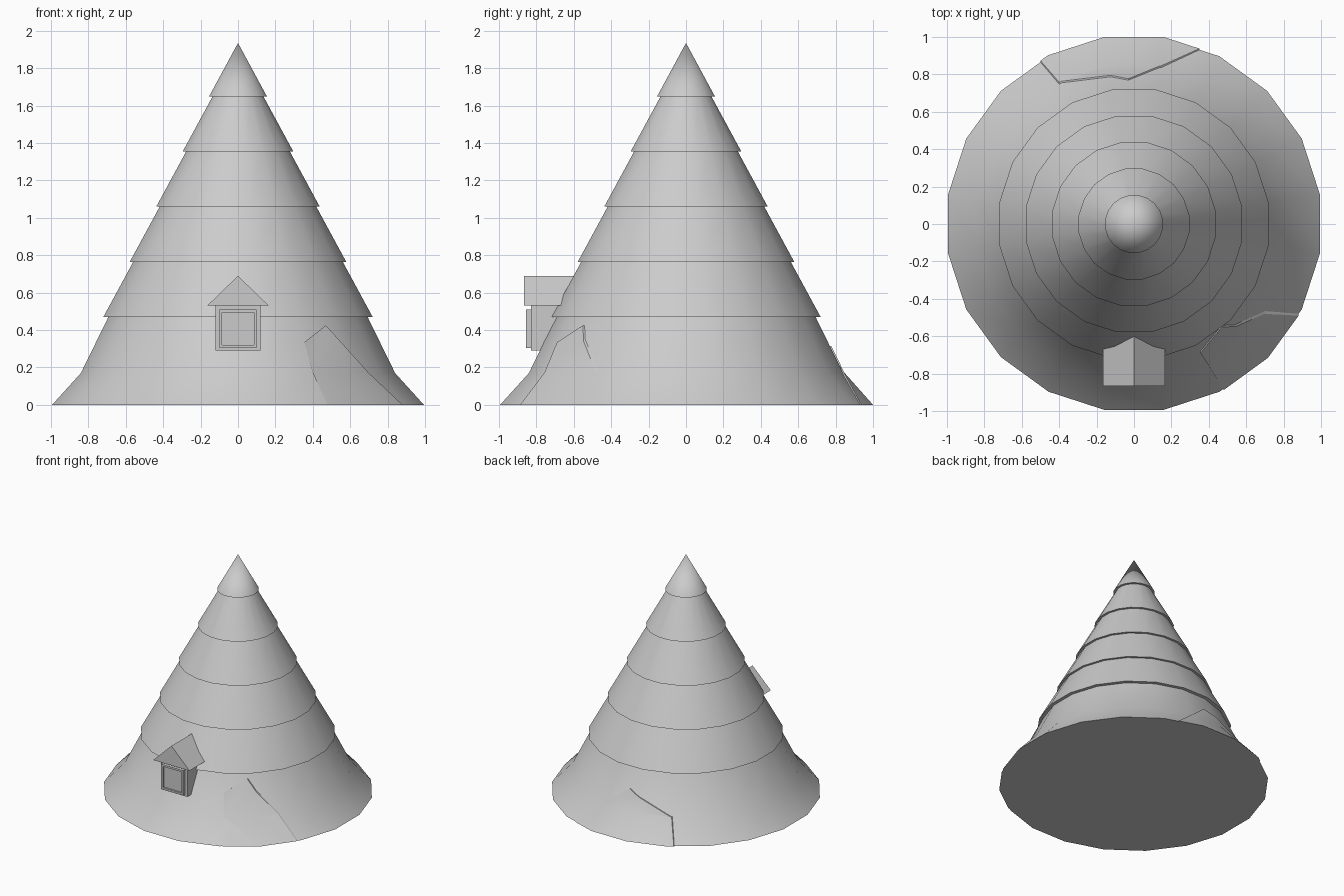
import bpy, bmesh, math

if "Cube" in bpy.data.objects:
    bpy.data.objects.remove(bpy.data.objects["Cube"])

grey = bpy.data.materials.new("light grey")
grey.diffuse_color = (0.6, 0.6, 0.6, 1)
grey.use_nodes = True
grey.node_tree.nodes["Principled BSDF"].inputs["Base Color"].default_value = grey.diffuse_color
SIDES = 20


def finish(name, bm, smooth=None):
    bmesh.ops.recalc_face_normals(bm, faces=bm.faces)
    me = bpy.data.meshes.new(name)
    bm.to_mesh(me)
    bm.free()
    me.materials.append(grey)
    ob = bpy.data.objects.new(name, me)
    bpy.context.collection.objects.link(ob)
    if smooth:
        bpy.ops.object.select_all(action='DESELECT')
        ob.select_set(True)
        bpy.context.view_layer.objects.active = ob
        bpy.ops.object.shade_smooth_by_angle(angle=math.radians(smooth))
    return ob


def lathe(name, profile, smooth=32):
    """Revolve (flat radius, z) points; radius 0 becomes a pole."""
    bm = bmesh.new()
    rings = []
    for r, z in profile:
        rr = r / math.cos(math.pi / SIDES)
        if r == 0:
            rings.append([bm.verts.new((0, 0, z))] * SIDES)
        else:
            rings.append([bm.verts.new((rr * math.cos((i + .5) * math.tau / SIDES),
                                        rr * math.sin((i + .5) * math.tau / SIDES), z))
                          for i in range(SIDES)])
    for a, b in zip(rings, rings[1:]):
        for i in range(SIDES):
            j = (i + 1) % SIDES
            bm.faces.new(list(dict.fromkeys((a[i], a[j], b[j], b[i]))))
    return finish(name, bm, smooth)


def prism(name, outline, y0, y1):
    """Extrude an x-z outline along y."""
    bm = bmesh.new()
    f = bm.faces.new([bm.verts.new((x, y0, z)) for x, z in outline])
    ext = bmesh.ops.extrude_face_region(bm, geom=[f])
    verts = [v for v in ext["geom"] if isinstance(v, bmesh.types.BMVert)]
    bmesh.ops.translate(bm, verts=verts, vec=(0, y1 - y0, 0))
    return finish(name, bm)


def rect(w, z0, z1):
    return [(-w, z0), (w, z0), (w, z1), (-w, z1)]


# Tiered cone: flared skirt, then overlapping courses up to the tip
profile = [(0, 0), (0.994, 0), (0.84, 0.17), (0.693, 0.47)]
for k in range(5):
    r, z = 0.72 - 0.1415 * k, 0.47 + 0.295 * k
    profile.append((r, z))
    if k < 4:
        profile.append((r - 0.16, z + 0.295))
profile.append((0, 1.935))
lathe("tiered_roof", profile)

# Raised patches on the skirt, cut from a slightly larger shell
patches = {
    "front_patch": ([(.48, -.1), (.48, 0), (.40, .17), (.355, .335), (.47, .425),
                     (.70, .17), (.88, 0), (.88, -.1)], -1.2, -.3),
    "back_patch": ([(-.50, -.1), (-.50, 0), (-.40, .17), (-.03, .315),
                    (.35, 0), (.35, -.1)], .3, 1.2),
}
for name, (outline, y0, y1) in patches.items():
    shell = lathe(name, [(0, 0), (1.0, 0), (0.847, 0.172), (0.70, 0.47), (0, 0.47)])
    cutter = prism(name + "_cutter", outline, y0, y1)
    cutter.hide_render = True
    cutter.hide_viewport = True
    mod = shell.modifiers.new("cut", 'BOOLEAN')
    mod.operation = 'INTERSECT'
    mod.solver = 'EXACT'
    mod.object = cutter

# Dormer: body, gabled roof
prism("dormer_body", rect(0.12, 0.29, 0.53), -0.83, -0.55)
prism("dormer_roof", [(-0.165, 0.53), (0.165, 0.53), (0, 0.69)], -0.865, -0.55)

# Window frame with a recessed pane
bm = bmesh.new()
front = bm.faces.new([bm.verts.new((x, -0.855, z)) for x, z in rect(0.10, 0.305, 0.51)])
back = bmesh.ops.extrude_edge_only(bm, edges=list(front.edges))
bmesh.ops.translate(bm, vec=(0, 0.03, 0),
                    verts=[v for v in back["geom"] if isinstance(v, bmesh.types.BMVert)])
bmesh.ops.inset_region(bm, faces=[front], thickness=0.022)
pane = bmesh.ops.extrude_face_region(bm, geom=[front])
bmesh.ops.translate(bm, vec=(0, 0.015, 0),
                    verts=[v for v in pane["geom"] if isinstance(v, bmesh.types.BMVert)])
bmesh.ops.delete(bm, geom=[front], context='FACES_ONLY')
finish("window_frame", bm)
